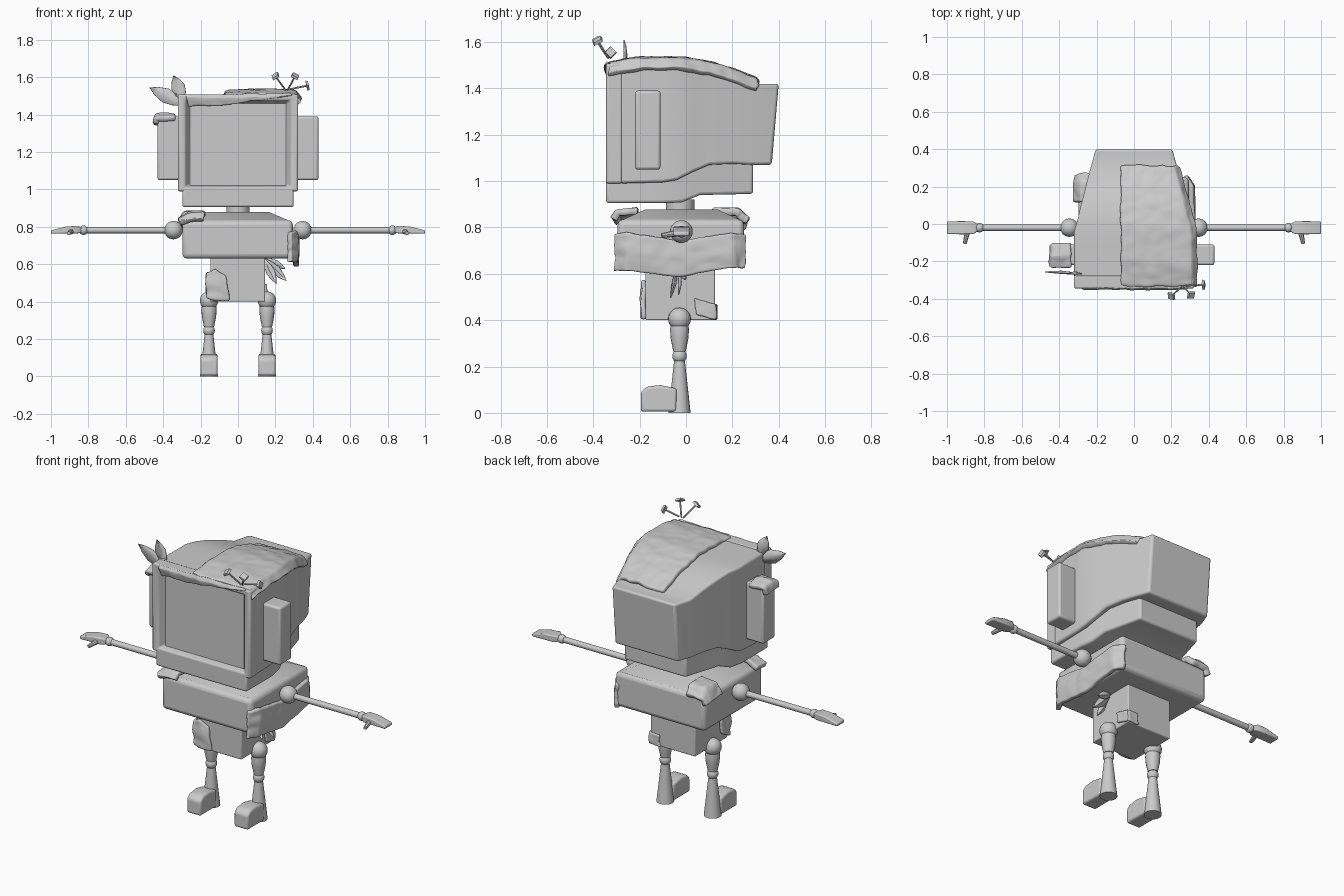
import bpy, bmesh
from mathutils import Vector, noise

if "Cube" in bpy.data.objects:
    bpy.data.objects.remove(bpy.data.objects["Cube"])


def finish(name, bm, bevel=0.0, smooth=True, segs=3):
    bmesh.ops.recalc_face_normals(bm, faces=bm.faces)
    me = bpy.data.meshes.new(name)
    bm.to_mesh(me)
    bm.free()
    ob = bpy.data.objects.new(name, me)
    bpy.context.collection.objects.link(ob)
    if bevel:
        m = ob.modifiers.new("bevel", 'BEVEL')
        m.width, m.segments = bevel, segs
        m.limit_method, m.angle_limit = 'ANGLE', 0.6
    if smooth:
        bpy.ops.object.select_all(action='DESELECT')
        ob.select_set(True)
        bpy.context.view_layer.objects.active = ob
        bpy.ops.object.shade_smooth_by_angle(angle=0.7)
    return ob


def loft(name, rings, bevel=0.0):
    bm = bmesh.new()
    loops = [[bm.verts.new(p) for p in r] for r in rings]
    for a, b in zip(loops, loops[1:]):
        for i in range(len(a)):
            j = (i + 1) % len(a)
            bm.faces.new((a[i], a[j], b[j], b[i]))
    bm.faces.new(loops[0])
    bm.faces.new(loops[-1])
    return finish(name, bm, bevel)


def box(name, lo, hi, bevel=0.0, top=1.0):
    (x0, y0, z0), (x1, y1, z1) = lo, hi
    cx, cy = (x0 + x1) / 2, (y0 + y1) / 2
    rect = [(x0, y0), (x1, y0), (x1, y1), (x0, y1)]
    return loft(name, [[(x, y, z0) for x, y in rect],
                       [(cx + (x - cx) * top, cy + (y - cy) * top, z1) for x, y in rect]], bevel)


def rod(name, pts, radii, sides=16):
    # round bar with a radius at each point, along a straight or bent path
    pts = [Vector(p) for p in pts]
    q = (pts[-1] - pts[0]).to_track_quat('Z', 'Y')
    bm = bmesh.new()
    bm.free()
    from_angle = [q @ Vector((1, 0, 0)), q @ Vector((0, 1, 0))]
    circle = bmesh.new()
    bmesh.ops.create_circle(circle, segments=sides, radius=1)
    xy = [(v.co.x, v.co.y) for v in circle.verts]
    circle.free()
    return loft(name, [[p + r * (from_angle[0] * x + from_angle[1] * y) for x, y in xy]
                       for p, r in zip(pts, radii)])


def ball(name, c, r):
    bm = bmesh.new()
    bmesh.ops.create_uvsphere(bm, u_segments=24, v_segments=14, radius=r)
    bmesh.ops.translate(bm, verts=bm.verts, vec=c)
    return finish(name, bm)


def sample(seq, t):
    f = min(max(t, 0), 1) * (len(seq) - 1)
    i = min(int(f), len(seq) - 2)
    return seq[i].lerp(seq[i + 1], f - i)


def moss(name, grid, thick=0.025, n=24, m=16, ragged=0.05):
    # lumpy sheet draped through a small grid of control points
    grid = [[Vector(p) for p in row] for row in grid]
    bm, vs = bmesh.new(), []
    for i in range(n + 1):
        for j in range(m + 1):
            t, s = i / n, j / m
            k = Vector((t * 9, s * 7, len(name)))
            tt = 0.5 + (t - 0.5) * (1 - ragged * (1 + noise.noise(k * 1.3)))
            ss = 0.5 + (s - 0.5) * (1 - ragged * (1 + noise.noise(k * 1.7)))
            p = sample([sample(r, tt) for r in grid], ss)
            vs.append(bm.verts.new(p + noise.noise_vector(p * 22) * 0.006))
    for i in range(n):
        for j in range(m):
            a = i * (m + 1) + j
            bm.faces.new((vs[a], vs[a + 1], vs[a + m + 2], vs[a + m + 1]))
    ob = finish(name, bm)
    so = ob.modifiers.new("thickness", 'SOLIDIFY')
    so.thickness, so.offset = thick, 0
    ob.modifiers.new("soft", 'SUBSURF').levels = 1
    return ob


def leaf(name, base, tip, width, normal):
    b, t = Vector(base), Vector(tip)
    n = Vector(normal)
    side = (t - b).cross(n).normalized() * width / 2
    bm = bmesh.new()
    prof = [(0.0, 0.15), (0.3, 0.8), (0.55, 1.0), (0.8, 0.6), (1.0, 0.0)]
    rows = []
    for f, w in prof:
        c = b.lerp(t, f)
        rows.append([bm.verts.new(c + side * w * k - n * 0.012 * w * (1 - abs(k))) for k in (-1, 0, 1)])
    for a, c in zip(rows, rows[1:]):
        for i in (0, 1):
            bm.faces.new((a[i], a[i + 1], c[i + 1], c[i]))
    ob = finish(name, bm)
    ob.modifiers.new("thickness", 'SOLIDIFY').thickness = 0.004


def section(y, w, zb, zt, yb=None):
    yb = y if yb is None else yb
    return [(-w, yb, zb), (w, yb, zb), (w, y, zt), (-w, y, zt)]


# monitor head: tapering tube housing and chin base
loft("monitor_housing", [section(*s) for s in (
    (-0.285, .32, .99, 1.505), (-0.1, .32, .995, 1.505), (-0.04, .32, 1.005, 1.505),
    (0.03, .30, 1.04, 1.50), (0.1, .284, 1.07, 1.485), (0.2, .258, 1.075, 1.455),
    (0.29, .235, 1.07, 1.42), (0.4, .205, 1.07, 1.42, 0.37))], 0.012)
loft("monitor_base", [section(*s) for s in (
    (-0.345, .298, .905, 1.01), (-0.1, .298, .905, 1.01), (-0.02, .285, .908, 1.03),
    (0.06, .262, .94, 1.08), (0.29, .2, .945, 1.09))], 0.012)


def frame_ring(w, z0, z1, y):
    return [(-w, y, z0), (w, y, z0), (w, y, z1), (-w, y, z1)]


# bezel with a sunken screen
loft("screen_bezel", [frame_ring(.322, .99, 1.508, -.275), frame_ring(.322, .99, 1.508, -.345),
                      frame_ring(.285, 1.01, 1.48, -.345), frame_ring(.256, 1.02, 1.46, -.30)], 0.01)
box("screen", (-.256, -.31, 1.02), (.256, -.29, 1.46))

# side speakers
for s, side in ((-1, "left"), (1, "right")):
    xs = sorted((s * .30, s * .43))
    box(side + "_speaker", (xs[0], -.22, 1.05), (xs[1], -.11, 1.39), 0.012)

# neck, torso, pelvis
rod("neck", [(0, -.025, .85), (0, -.025, .92)], [.062, .062], 24)
box("torso", (-.297, -.295, .63), (.293, .25, .835), 0.025)
box("torso_lid", (-.28, -.28, .83), (.28, .24, .878), 0.015, top=0.6)
box("pelvis", (-.148, -.175, .4), (.145, .125, .64), 0.006)

# arms and legs
for s, side in ((-1, "left"), (1, "right")):
    y = -.02
    ball(side + "_shoulder", (s * .345, y, .782), .049)
    rod(side + "_arm", [(s * .35, y, .782), (s * .82, y, .782)], [.017, .017])
    ball(side + "_wrist", (s * .826, y, .782), .025)
    loft(side + "_hand", [[(s * x, y + a * w, z + b * h) for a, b in ((-1, -1), (1, -1), (1, 1), (-1, 1))]
                          for x, w, z, h in ((.835, .018, .783, .014), (.86, .034, .785, .02),
                                             (.92, .035, .783, .018), (1.0, .034, .772, .009))], 0.006)
    rod(side + "_thumb", [(s * .89, -.04, .775), (s * .905, -.105, .765)], [.015, .01], 8)
    x, y = s * .155, -.028
    ball(side + "_hip", (x, y, .405), .049)
    rod(side + "_thigh", [(x, y, z) for z in (.4, .36, .32, .265)], [.035, .041, .038, .027])
    ball(side + "_knee", (x, y, .245), .031)
    rod(side + "_shin", [(x, y, .235), (x, y, .2), (x, y, 0)], [.022, .026, .048], 20)
    foot = [(-.04, .005), (-.195, .005), (-.195, .09), (-.17, .113), (-.11, .12), (-.04, .105)]
    loft(side + "_foot", [[(x + d, a, b) for a, b in foot] for d in (-.046, .046)], 0.012)

# moss on the monitor
spine = [(-.345, 1.50, .33), (-.2, 1.523, .33), (-.02, 1.524, .325), (.1, 1.503, .292), (.2, 1.473, .266), (.32, 1.425, .235)]
moss("moss_on_monitor", [[(-.08, y, z - .008) for y, z, w in spine],
                         [(.1, y, z) for y, z, w in spine],
                         [(w - .03, y, z - .003) for y, z, w in spine],
                         [(w, y, z - .045) for y, z, w in spine]], 0.03, 40, 28, 0.03)
moss("moss_on_bezel", [[(-.29, -.335, 1.505), (0, -.335, 1.51), (.3, -.335, 1.515)],
                       [(-.29, -.345, 1.49), (0, -.347, 1.49), (.3, -.345, 1.50)],
                       [(-.28, -.33, 1.44), (-.05, -.335, 1.45), (.1, -.345, 1.48)]], 0.014, 28, 8)
moss("moss_on_speaker", [[(-.33, -.235, 1.375), (-.33, -.17, 1.395), (-.33, -.1, 1.375)],
                         [(-.43, -.235, 1.375), (-.43, -.17, 1.395), (-.43, -.1, 1.375)],
                         [(-.44, -.22, 1.35), (-.44, -.17, 1.35), (-.44, -.11, 1.34)]], 0.03, 14, 14)

# moss on the torso: right side sheet, left front and left rear corners
moss("moss_torso_side", [[(.27, -.31, .78), (.305, -.25, .785), (.31, -.02, .745), (.305, .2, .785), (.27, .26, .77)],
                         [(.27, -.31, .69), (.315, -.25, .69), (.315, -.02, .67), (.315, .2, .69), (.27, .26, .69)],
                         [(.27, -.31, .61), (.305, -.25, .61), (.31, -.02, .58), (.305, .2, .625), (.27, .26, .62)]], 0.028, 40, 14)
moss("moss_torso_front", [[(-.17, -.2, .875), (-.17, -.29, .865), (-.18, -.315, .835)],
                          [(-.26, -.2, .87), (-.26, -.29, .86), (-.26, -.315, .83)],
                          [(-.32, -.2, .835), (-.32, -.29, .83), (-.31, -.31, .82)]], 0.03, 14, 14)
moss("moss_torso_rear", [[(-.17, .11, .87), (-.17, .22, .865), (-.18, .27, .83)],
                         [(-.28, .11, .865), (-.28, .22, .87), (-.28, .27, .82)],
                         [(-.315, .11, .81), (-.315, .22, .80), (-.305, .26, .79)]], 0.035, 14, 14)

# moss on the pelvis corners
moss("moss_pelvis_front", [[(-.16, -.08, .56), (-.16, -.175, .56), (-.12, -.183, .58), (-.06, -.18, .54)],
                           [(-.165, -.08, .5), (-.165, -.175, .49), (-.12, -.19, .49), (-.05, -.185, .48)],
                           [(-.16, -.09, .46), (-.16, -.175, .41), (-.12, -.185, .4), (-.035, -.18, .4)]], 0.02, 18, 12)
moss("moss_pelvis_rear", [[(.15, .03, .5), (.148, .125, .47), (.08, .13, .47)],
                          [(.15, .03, .46), (.15, .128, .43), (.08, .132, .43)],
                          [(.15, .04, .42), (.148, .125, .4), (.07, .13, .4)]], 0.015, 12, 8)

# leaves at the monitor corner and beside the pelvis
leaf("upper_leaf", (-.29, -.265, 1.47), (-.345, -.265, 1.61), .075, (0, -1, 0))
leaf("outer_leaf", (-.28, -.27, 1.45), (-.475, -.255, 1.545), .08, (0, -1, 0))
leaf("low_leaf_a", (.14, -.04, .63), (.205, -.065, .495), .05, (.3, -1, 0))
leaf("low_leaf_b", (.14, -.03, .63), (.26, -.03, .51), .05, (0, -1, 0))
leaf("low_leaf_c", (.14, -.02, .63), (.255, -.0, .575), .045, (0, -1, .3))

# small mushrooms on the front edge
for i, (tip, base) in enumerate((((.2, -.385, 1.605), (.255, -.335, 1.53)),
                                 ((.305, -.38, 1.605), (.265, -.335, 1.53)),
                                 ((.37, -.325, 1.555), (.275, -.33, 1.535)))):
    t, b = Vector(tip), Vector(base)
    d = (t - b).normalized()
    rod("mushroom_stem_%d" % i, [b, t], [.005, .005], 6)
    rod("mushroom_cap_%d" % i, [t - d * .004, t + d * .008], [.028, .024], 4)
